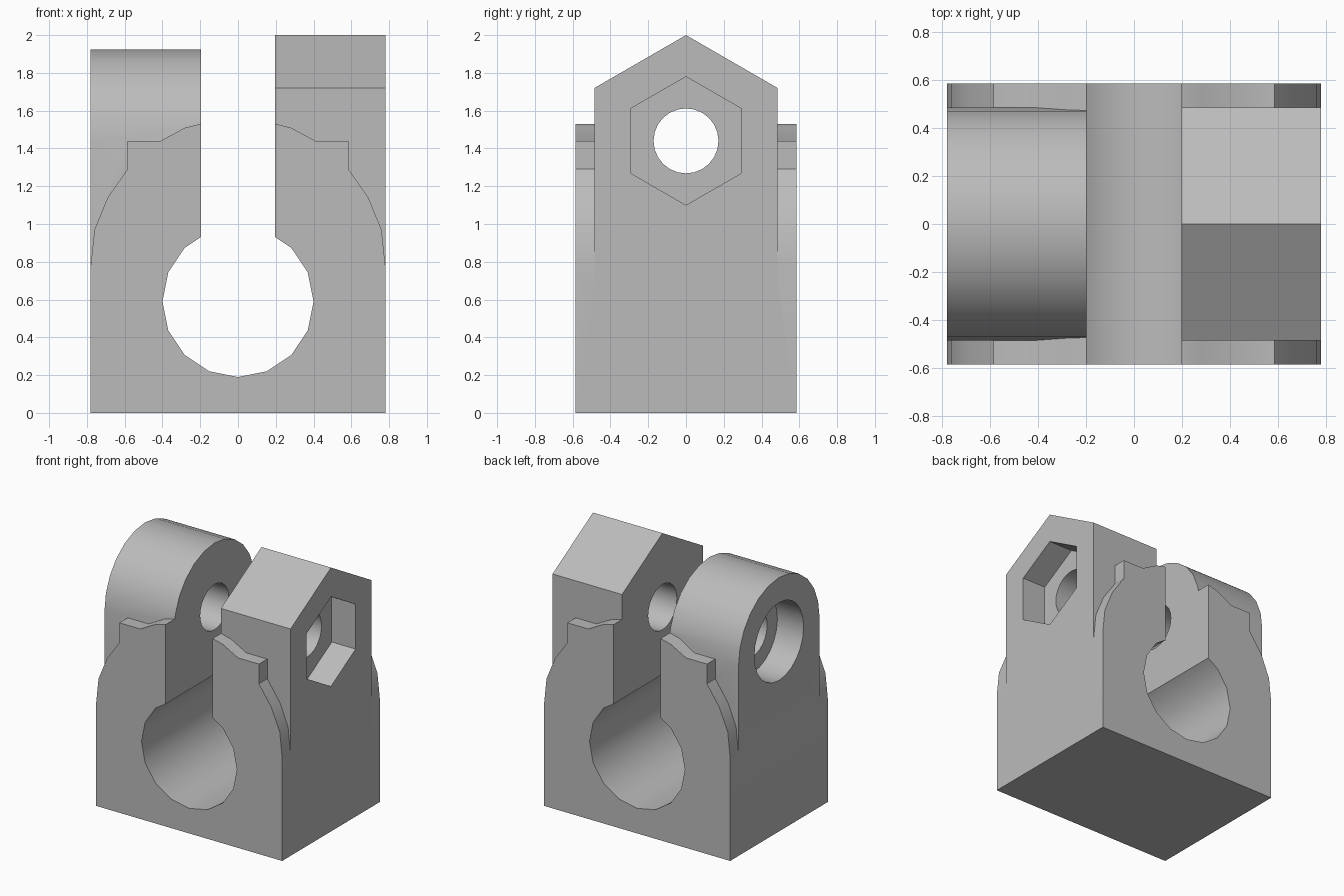
import bpy, bmesh, math
from mathutils import Vector

if "Cube" in bpy.data.objects:
    bpy.data.objects.remove(bpy.data.objects["Cube"], do_unlink=True)

grey = bpy.data.materials.new("plain_grey")
grey.use_nodes = True
grey.diffuse_color = (0.5, 0.5, 0.5, 1)
grey.node_tree.nodes["Principled BSDF"].inputs["Base Color"].default_value = (0.5, 0.5, 0.5, 1)


def prism(name, profile, axis, lo, hi):
    """Extrude a profile: (x, z) pairs along y, or (y, z) pairs along x."""
    bm = bmesh.new()
    place = (lambda a, b: (a, lo, b)) if axis == "y" else (lambda a, b: (lo, a, b))
    face = bm.faces.new([bm.verts.new(place(a, b)) for a, b in profile])
    moved = bmesh.ops.extrude_face_region(bm, geom=[face])["geom"]
    step = Vector((0, hi - lo, 0) if axis == "y" else (hi - lo, 0, 0))
    bmesh.ops.translate(bm, vec=step, verts=[v for v in moved if isinstance(v, bmesh.types.BMVert)])
    bmesh.ops.recalc_face_normals(bm, faces=bm.faces)
    mesh = bpy.data.meshes.new(name)
    bm.to_mesh(mesh)
    bm.free()
    mesh.materials.append(grey)
    obj = bpy.data.objects.new(name, mesh)
    bpy.context.collection.objects.link(obj)
    return obj


def ring(radius, height, count, start=0.0):
    angles = [start + math.tau * i / count for i in range(count)]
    return [(radius * math.cos(a), height + radius * math.sin(a)) for a in angles]


def combine(target, other, operation):
    mod = target.modifiers.new(operation.lower(), "BOOLEAN")
    mod.operation, mod.object, mod.solver = operation, other, "EXACT"
    bpy.context.view_layer.objects.active = target
    bpy.ops.object.modifier_apply(modifier=mod.name)
    bpy.data.objects.remove(other, do_unlink=True)


W, D, LUG, GAP = 0.78, 0.585, 0.485, 0.197
PIN_Z, BORE_Z = 1.44, 0.59

# Main block with stepped, rounded shoulders
half = [(W, 0), (W, 0.78), (0.76, 0.97), (0.69, 1.14), (0.585, 1.29),
        (0.585, PIN_Z), (0.41, PIN_Z), (0.28, 1.51), (GAP, 1.53)]
body = prism("clamp_body", half + [(-x, z) for x, z in reversed(half)], "y", -D, D)

# Gabled lug on the left, round lug on the right
gable = [(-LUG, 0.65), (LUG, 0.65), (LUG, 1.72), (0, 2), (-LUG, 1.72)]
dome = [(-LUG, 0.65), (LUG, 0.65)] + ring(LUG, PIN_Z, 24)[:13]
combine(body, prism("gabled_lug", gable, "x", 0.1, W), "UNION")
combine(body, prism("round_lug", dome, "x", -W, -0.1), "UNION")

# Bore and the slot above it
slot = [(-GAP, BORE_Z), (GAP, BORE_Z), (GAP, 2.3), (-GAP, 2.3)]
combine(body, prism("slot", slot, "y", -1, 1), "DIFFERENCE")
combine(body, prism("bore", ring(0.4, BORE_Z, 16), "y", -1, 1), "DIFFERENCE")

# Bolt hole with a nut pocket and a round counterbore
combine(body, prism("bolt_hole", ring(0.172, PIN_Z, 24), "x", -1, 1), "DIFFERENCE")
combine(body, prism("nut_pocket", ring(0.34, PIN_Z, 6, math.pi / 2), "x", W - 0.2, 1), "DIFFERENCE")
combine(body, prism("counterbore", ring(0.295, PIN_Z, 24), "x", -1, 0.22 - W), "DIFFERENCE")

# Tidy flat faces, then smooth the curves
bm = bmesh.new()
bm.from_mesh(body.data)
bmesh.ops.remove_doubles(bm, verts=bm.verts, dist=0.0001)
bmesh.ops.dissolve_limit(bm, angle_limit=math.radians(0.2), verts=bm.verts, edges=bm.edges)
bm.to_mesh(body.data)
bm.free()
bpy.ops.object.select_all(action="DESELECT")
body.select_set(True)
bpy.context.view_layer.objects.active = body
bpy.ops.object.shade_smooth_by_angle(angle=math.radians(30))
